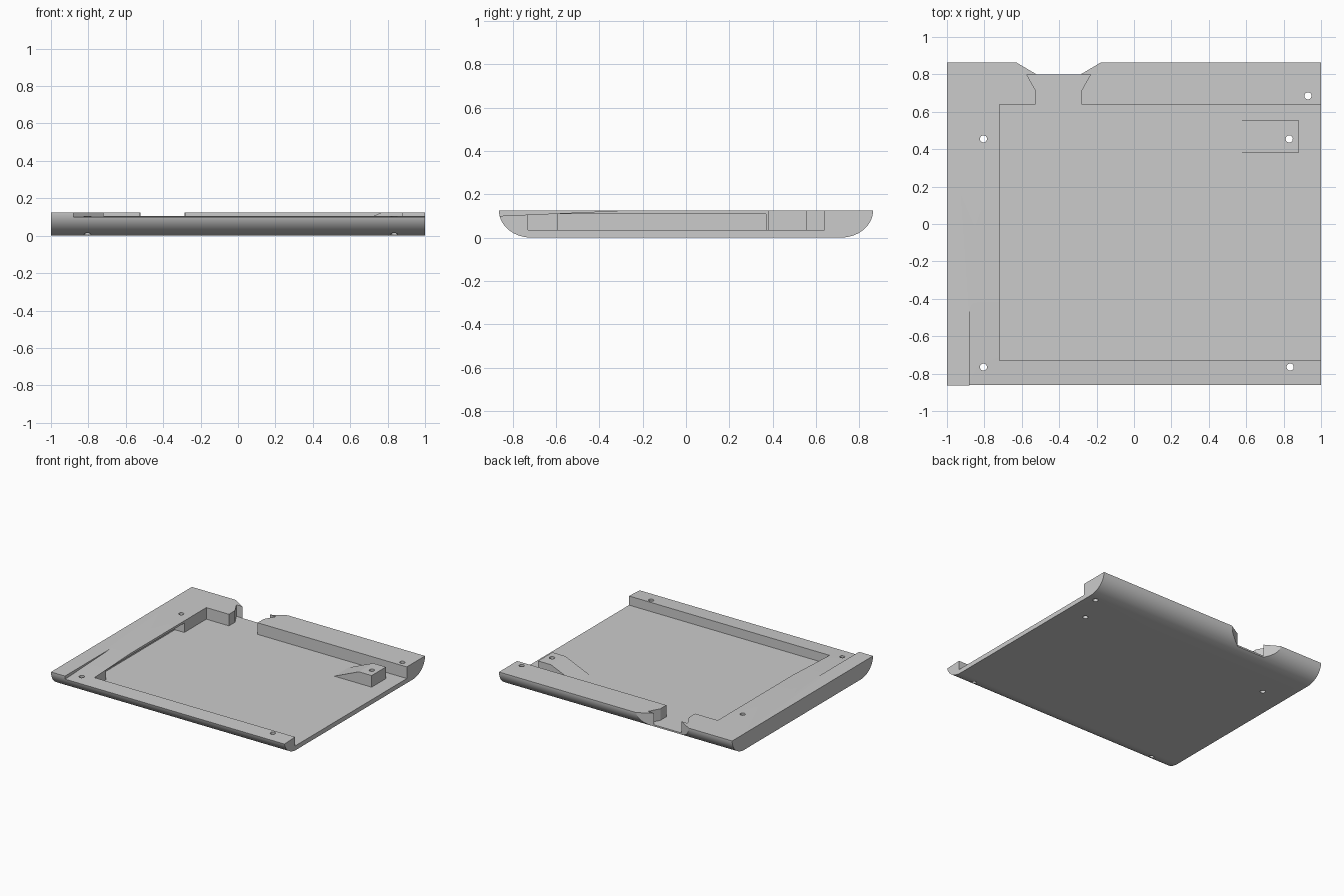
import bpy, bmesh, math
from mathutils import Vector

if "Cube" in bpy.data.objects:
    bpy.data.objects.remove(bpy.data.objects["Cube"])

TOP, FLOOR = 0.125, 0.035

grey = bpy.data.materials.new("grey")
grey.diffuse_color = (0.6, 0.6, 0.6, 1)
grey.use_nodes = True
grey.node_tree.nodes["Principled BSDF"].inputs["Base Color"].default_value = grey.diffuse_color


def prism(name, pts, axis, a, b):
    """Extrude a 2D outline along an axis from a to b."""
    place = {"x": lambda u, v, w: (w, u, v),
             "y": lambda u, v, w: (u, w, v),
             "z": lambda u, v, w: (u, v, w)}[axis]
    bm = bmesh.new()
    face = bm.faces.new([bm.verts.new(place(u, v, a)) for u, v in pts])
    ext = bmesh.ops.extrude_face_region(bm, geom=[face])
    moved = [g for g in ext["geom"] if isinstance(g, bmesh.types.BMVert)]
    bmesh.ops.translate(bm, verts=moved, vec=Vector(place(0, 0, b - a)))
    bmesh.ops.recalc_face_normals(bm, faces=bm.faces)
    me = bpy.data.meshes.new(name)
    bm.to_mesh(me)
    bm.free()
    me.materials.append(grey)
    ob = bpy.data.objects.new(name, me)
    bpy.context.collection.objects.link(ob)
    return ob


def rect(x0, y0, x1, y1):
    return [(x0, y0), (x1, y0), (x1, y1), (x0, y1)]


def cut(targets, cutter):
    """Subtract the cutter from each target, then remove it."""
    cutter.hide_render = True
    for ob in targets:
        mod = ob.modifiers.new("cut", "BOOLEAN")
        mod.operation, mod.solver, mod.object = "DIFFERENCE", "EXACT", cutter
        bpy.context.view_layer.objects.active = ob
        bpy.ops.object.modifier_apply(modifier=mod.name)
    bpy.data.objects.remove(cutter)


# tray body: flat bottom, rounded front and back edges
arc = [(0.715 + 0.148 * math.sin(t), TOP - TOP * math.cos(t))
       for t in (math.pi / 2 * i / 20 for i in range(21))]
tray = prism("tray", arc + [(-y, z) for y, z in reversed(arc)], "x", -1, 1)

# main pocket, open on the right
cut([tray], prism("pocket_cutter", rect(-0.72, -0.73, 1.1, 0.64), "z", FLOOR, 0.3))

# undercut in the left pocket wall
cut([tray], prism("undercut_cutter", rect(-0.80, -0.59, -0.70, 0.37), "z", FLOOR, 0.108))

# shallow slope on the front rim
slope = [(-0.285, TOP), (-0.95, 0.096), (-0.95, 0.3), (-0.285, 0.3)]
cut([tray], prism("slope_cutter", slope, "x", -0.88, 1.1))

# dovetail channel through the back rim
mid = -0.403
half = [(0.123, 0.6), (0.123, 0.715), (0.171, 0.80)]
channel = [(mid + x, y) for x, y in half] + [(mid - x, y) for x, y in reversed(half)]
cut([tray], prism("channel_cutter", channel, "z", FLOOR, 0.3))
mouth = [(mid - 0.118, 0.80), (mid + 0.118, 0.80), (mid + 0.254, 0.88), (mid - 0.254, 0.88)]
cut([tray], prism("mouth_cutter", mouth, "z", -0.1, 0.3))

# screw boss with a ramp on its left side
ramp = [(0.56, FLOOR), (0.77, TOP), (0.88, TOP), (0.88, FLOOR)]
boss = prism("screw_boss", ramp, "y", 0.38, 0.555)

# screw holes
for hx, hy in [(-0.805, 0.455), (0.83, 0.455), (0.93, 0.685), (-0.805, -0.765), (0.835, -0.765)]:
    ring = [(hx + 0.019 * math.cos(k * math.pi / 12), hy + 0.019 * math.sin(k * math.pi / 12))
            for k in range(24)]
    targets = [tray, boss] if (hx, hy) == (0.83, 0.455) else [tray]
    cut(targets, prism("hole_cutter", ring, "z", -0.1, 0.3))

# smooth the rounded edges, keep corners sharp
for ob in (tray, boss):
    bpy.ops.object.select_all(action="DESELECT")
    ob.select_set(True)
    bpy.context.view_layer.objects.active = ob
    bpy.ops.object.shade_smooth_by_angle(angle=math.radians(20))
